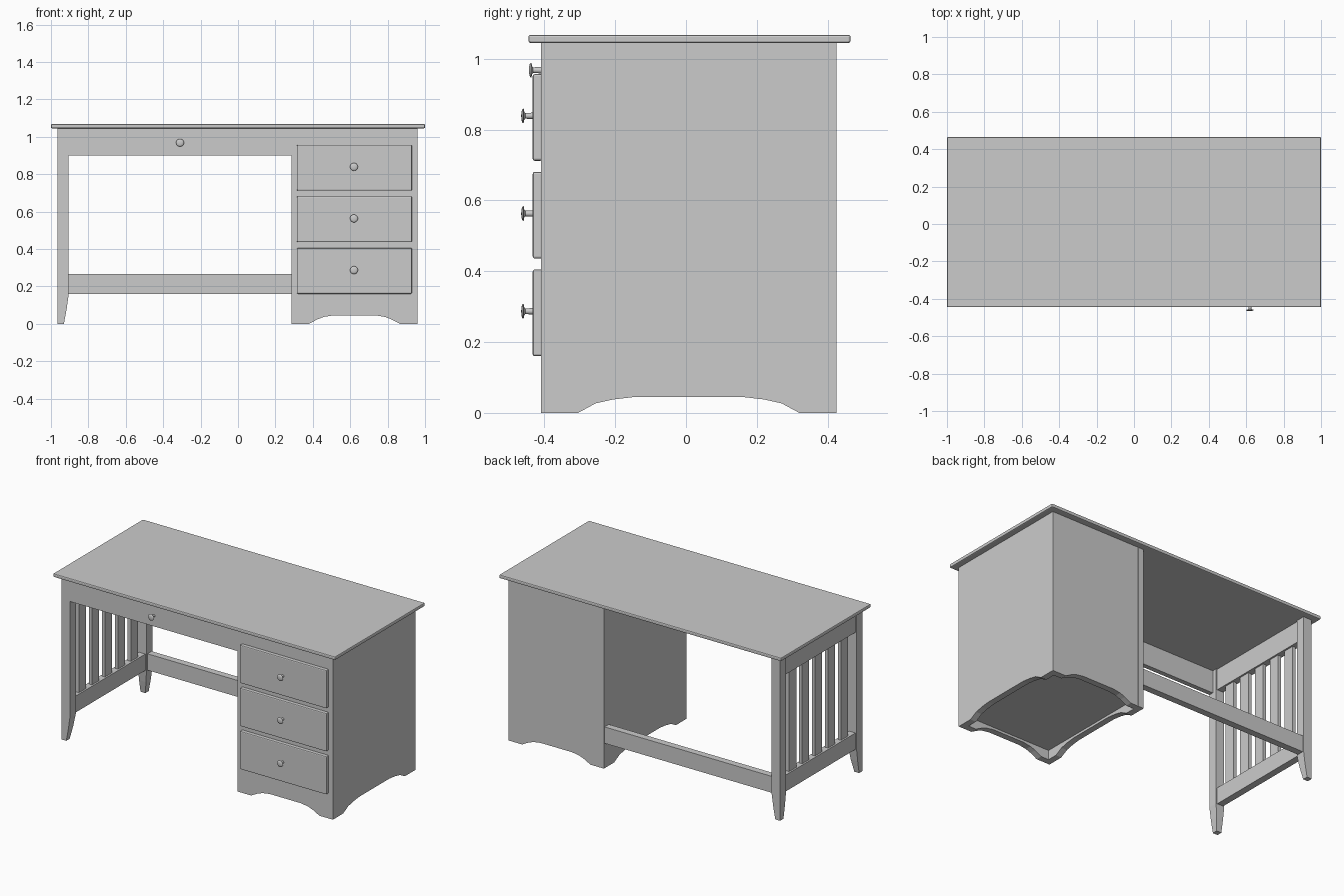
import bpy, bmesh, math
from mathutils import Vector

if "Cube" in bpy.data.objects:
    bpy.data.objects.remove(bpy.data.objects["Cube"])


def finish(name, bm):
    bmesh.ops.recalc_face_normals(bm, faces=bm.faces)
    me = bpy.data.meshes.new(name)
    bm.to_mesh(me)
    bm.free()
    ob = bpy.data.objects.new(name, me)
    bpy.context.collection.objects.link(ob)
    return ob


def box(name, x0, x1, y0, y1, z0, z1, bevel=0):
    bm = bmesh.new()
    bmesh.ops.create_cube(bm, size=1)
    for v in bm.verts:
        v.co = Vector(((x0 + x1) / 2 + v.co.x * (x1 - x0),
                       (y0 + y1) / 2 + v.co.y * (y1 - y0),
                       (z0 + z1) / 2 + v.co.z * (z1 - z0)))
    ob = finish(name, bm)
    if bevel:
        mod = ob.modifiers.new("rounding", 'BEVEL')
        mod.width = bevel
        mod.segments = 2
    return ob


def panel(name, a0, a1, foot, d0, d1, along_x):
    # Upright board with an arched cut-out along its lower edge
    arch = [(0, 0), (foot, 0), (foot + .05, .027), (foot + .1, .038), (foot + .16, .045)]
    w = a1 - a0
    if along_x:
        arch = [(0, 0), (foot, 0), (foot + .045, .024), (foot + .08, .037), (foot + .13, .045)]
    pts = [(a0 + u, z) for u, z in arch] + [(a1 - u, z) for u, z in reversed(arch)]
    pts += [(a0 + w, 1.045), (a0, 1.045)]
    bm = bmesh.new()
    place = (lambda a, d, z: (a, d, z)) if along_x else (lambda a, d, z: (d, a, z))
    f = bm.faces.new([bm.verts.new(place(a, d0, z)) for a, z in pts])
    ext = bmesh.ops.extrude_face_region(bm, geom=[f])
    verts = [g for g in ext['geom'] if isinstance(g, bmesh.types.BMVert)]
    bmesh.ops.translate(bm, verts=verts, vec=place(0, d1 - d0, 0))
    return finish(name, bm)


def knob(name, x, y, z):
    # Turned knob: slim stem and a domed disc, pointing to -y
    prof = [(.009, 0), (.008, .022), (.012, .025), (.019, .026), (.021, .028),
            (.018, .031), (.010, .033), (0, .0335)]
    bm = bmesh.new()
    vs = [bm.verts.new((x + r, y - d, z)) for r, d in prof]
    edges = [bm.edges.new(p) for p in zip(vs, vs[1:])]
    bmesh.ops.spin(bm, geom=vs + edges, cent=(x, y, z), axis=(0, 1, 0),
                   angle=2 * math.pi, steps=20, use_merge=True)
    bmesh.ops.remove_doubles(bm, verts=bm.verts, dist=1e-5)
    ob = finish(name, bm)
    bpy.ops.object.select_all(action='DESELECT')
    ob.select_set(True)
    bpy.context.view_layer.objects.active = ob
    bpy.ops.object.shade_smooth_by_angle(angle=math.radians(40))


def leg(name, y_out, s):
    # Square post whose foot tapers on the two inner sides (s = inward y)
    bm = bmesh.new()
    rings = []
    for z, w in ((0, .034), (.01, .036), (.08, .049), (.16, .06), (1.045, .06)):
        rings.append([bm.verts.new((-.965 + u * w, y_out + s * v * w, z))
                      for u, v in ((0, 0), (1, 0), (1, 1), (0, 1))])
    for a, b in zip(rings, rings[1:]):
        for i in range(4):
            j = (i + 1) % 4
            bm.faces.new((a[i], a[j], b[j], b[i]))
    bm.faces.new(rings[0])
    bm.faces.new(rings[-1])
    finish(name, bm)


YF, YB = -.41, .425

# Desktop
box("desktop", -1, 1, -.445, .465, 1.045, 1.068, .006)

# Drawer cabinet: four arched boards and a floor
T = .04
panel("cabinet_outer_side", YF, YB, .105, .96 - T, .96, False)
panel("cabinet_inner_side", YF, YB, .105, .285, .285 + T, False)
panel("cabinet_front", .285, .96, .095, YF, YF + T, True)
panel("cabinet_back", .285, .96, .095, YB - T, YB, True)
box("cabinet_floor", .29, .955, YF + .005, YB - .005, .06, .08)

# Drawers and knobs
for i, z in enumerate((.16, .436, .712)):
    box(f"drawer_front_{i + 1}", .315, .93, -.433, YF + .005, z, z + .245, .006)
    knob(f"drawer_knob_{i + 1}", .62, -.432, z + .127)
box("centre_drawer_front", -.905, .285, YF, -.38, .9, 1.045)
knob("centre_drawer_knob", -.31, YF, .968)

# Slatted leg frame and rear stretcher
leg("front_leg", YF, 1)
leg("back_leg", YB, -1)
for name, z0, z1 in (("side_top_rail", .91, 1.045), ("side_bottom_rail", .16, .265)):
    box(name, -.957, -.913, YF + .06, YB - .06, z0, z1)
W = .072
gap = (YB - YF - .12 - 5 * W) / 6
for i in range(5):
    y = YF + .06 + gap + i * (W + gap)
    box(f"side_slat_{i + 1}", -.946, -.924, y, y + W, .265, .91)
box("rear_stretcher", -.905, .285, .375, .418, .16, .265)
